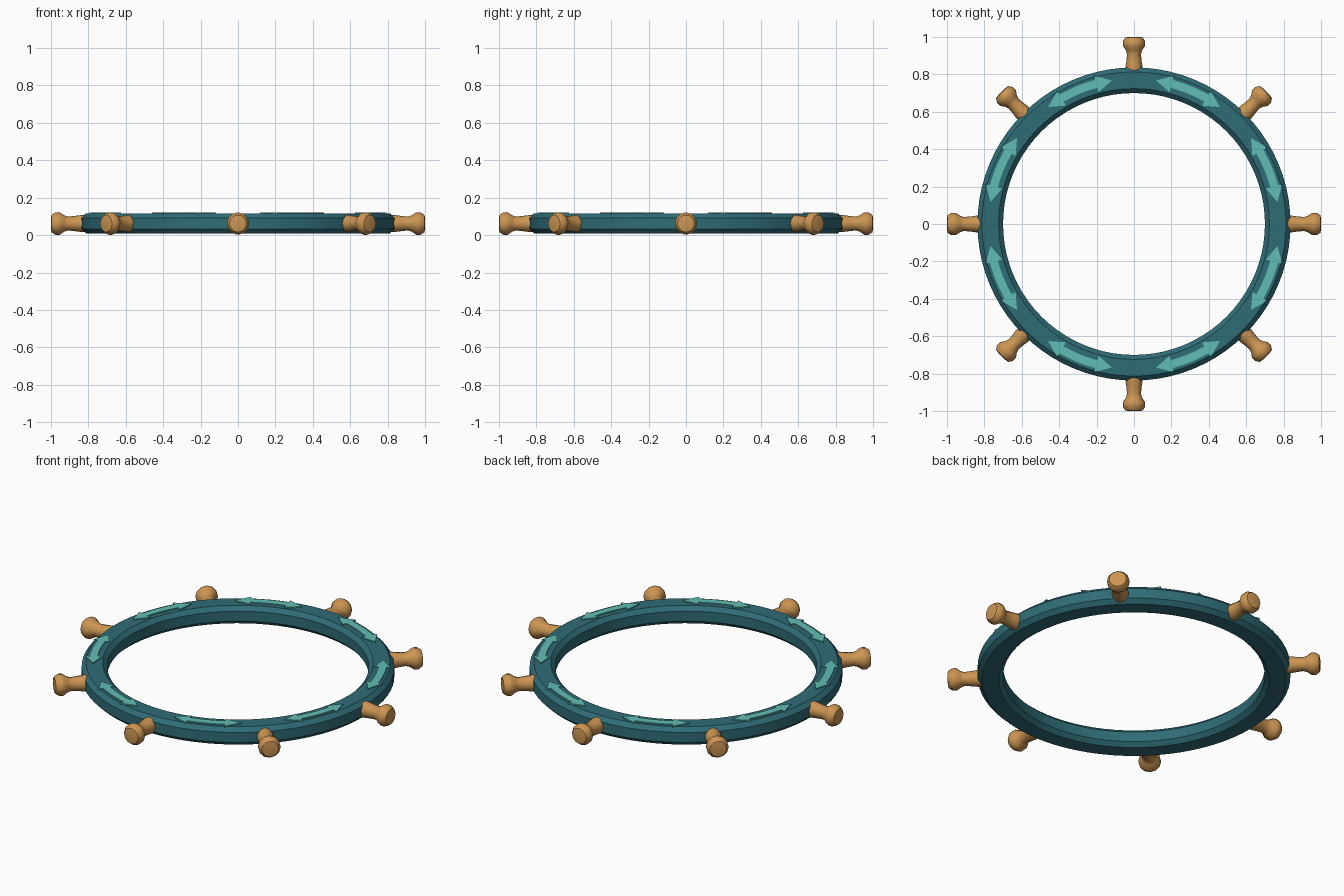
import bpy, bmesh, math
from mathutils import Matrix

cube = bpy.data.objects.get("Cube")
if cube:
    bpy.data.objects.remove(cube, do_unlink=True)

MID = 0.062          # height of the handle axes
TOP = 0.116          # flat top of the rim


def material(name, rgb):
    m = bpy.data.materials.new(name)
    m.use_nodes = True
    m.diffuse_color = (*rgb, 1)
    m.node_tree.nodes["Principled BSDF"].inputs["Base Color"].default_value = (*rgb, 1)
    return m


teal = material("dark teal", (0.028, 0.15, 0.183))
aqua = material("light aqua", (0.118, 0.51, 0.46))
wood = material("tan wood", (0.60, 0.30, 0.085))


def finish(bm, name, mat, angle):
    bmesh.ops.recalc_face_normals(bm, faces=bm.faces)
    mesh = bpy.data.meshes.new(name)
    bm.to_mesh(mesh)
    bm.free()
    mesh.materials.append(mat)
    ob = bpy.data.objects.new(name, mesh)
    bpy.context.collection.objects.link(ob)
    bpy.ops.object.select_all(action='DESELECT')
    ob.select_set(True)
    bpy.context.view_layer.objects.active = ob
    bpy.ops.object.shade_smooth_by_angle(angle=math.radians(angle))
    return ob


def lathe(profile, steps, closed):
    """Spin (radius, height) points around z."""
    bm = bmesh.new()
    rings = []
    for i in range(steps):
        a = math.tau * i / steps
        rings.append([bm.verts.new((r * math.cos(a), r * math.sin(a), z)) for r, z in profile])
    n = len(profile)
    for i in range(steps):
        p, q = rings[i], rings[(i + 1) % steps]
        for j in range(n if closed else n - 1):
            k = (j + 1) % n
            bm.faces.new((p[j], q[j], q[k], p[k]))
    if not closed:
        for j in (0, n - 1):
            bm.faces.new([r[j] for r in rings])
    return bm


# Rim with chamfered edges
inner, outer, c, low = 0.70, 0.837, 0.024, 0.01
rim = [(inner + c, low), (outer - c, low), (outer, low + c), (outer, TOP - c),
       (outer - c, TOP), (inner + c, TOP), (inner, TOP - c), (inner, low + c)]
finish(lathe(rim, 80, True), "rim", teal, 30)

# Eight turned handles around the rim
grip = [(0.046, 0.80), (0.045, 0.84), (0.041, 0.87), (0.037, 0.91),
        (0.044, 0.93), (0.060, 0.953), (0.060, 0.976), (0.046, 0.997), (0.03, 1.0)]
for i in range(8):
    bm = lathe(grip, 12, False)
    turn = Matrix.Rotation(i * math.pi / 4, 4, 'Z') @ Matrix.Rotation(math.pi / 2, 4, 'Y')
    bmesh.ops.transform(bm, matrix=Matrix.Translation((0, 0, MID)) @ turn, verts=bm.verts)
    finish(bm, f"handle_{i + 1}", wood, 35)


# Curved double-headed arrow plates on the rim
def arrow(name, centre):
    tip, barb, mid = math.radians(13.8), math.radians(7.4), 0.776
    shaft, head, steps = 0.022, 0.046, 8
    bm = bmesh.new()

    def vert(a, r):
        return bm.verts.new((r * math.cos(centre + a), r * math.sin(centre + a), TOP - 0.002))

    spans = [-barb + 2 * barb * i / steps for i in range(steps + 1)]
    inside = [vert(a, mid - shaft) for a in spans]
    outside = [vert(a, mid + shaft) for a in spans]
    for i in range(steps):
        bm.faces.new((inside[i], outside[i], outside[i + 1], inside[i + 1]))
    for s, end in ((-1, 0), (1, steps)):
        bm.faces.new((vert(s * barb, mid - head), inside[end], outside[end],
                      vert(s * barb, mid + head), vert(s * tip, mid)))
    bmesh.ops.recalc_face_normals(bm, faces=bm.faces)
    ext = bmesh.ops.extrude_face_region(bm, geom=bm.faces[:])
    tops = [g for g in ext["geom"] if isinstance(g, bmesh.types.BMVert)]
    bmesh.ops.translate(bm, vec=(0, 0, 0.008), verts=tops)
    finish(bm, name, aqua, 30)


for i in range(8):
    arrow(f"direction_arrow_{i + 1}", (i + 0.5) * math.pi / 4)
